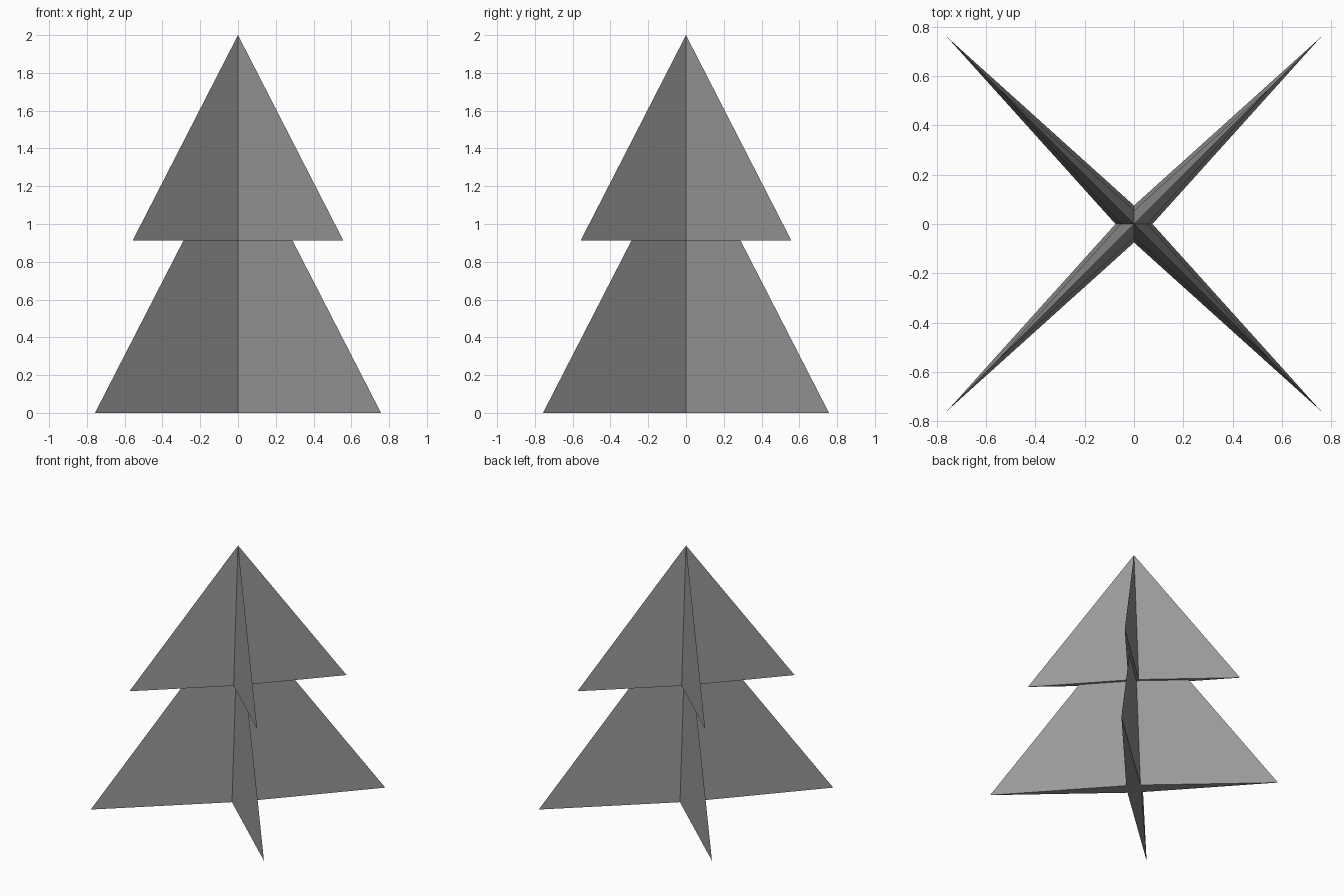
import bpy, bmesh
from math import sin, cos, pi, sqrt

if "Cube" in bpy.data.objects:
    bpy.data.objects.remove(bpy.data.objects["Cube"])

# Dark grey for both tiers
dark_grey = bpy.data.materials.new("dark_grey")
dark_grey.diffuse_color = (0.32, 0.32, 0.32, 1)
dark_grey.use_nodes = True
dark_grey.node_tree.nodes["Principled BSDF"].inputs["Base Color"].default_value = dark_grey.diffuse_color


def star_pyramid(name, reach, valley, z_base, z_apex):
    """Four thin blades on the diagonals, tapering to one apex."""
    bm = bmesh.new()
    apex = bm.verts.new((0, 0, z_apex))
    centre = bm.verts.new((0, 0, z_base))
    ring = []
    for i in range(8):
        r = reach * sqrt(2) if i % 2 else valley
        a = i * pi / 4
        ring.append(bm.verts.new((r * cos(a), r * sin(a), z_base)))
    for i in range(8):
        a, b = ring[i], ring[(i + 1) % 8]
        bm.faces.new((a, b, apex))
        bm.faces.new((b, a, centre))
    mesh = bpy.data.meshes.new(name)
    bm.to_mesh(mesh)
    bm.free()
    mesh.materials.append(dark_grey)
    obj = bpy.data.objects.new(name, mesh)
    bpy.context.collection.objects.link(obj)
    return obj


# Wide lower branches, with their tip hidden inside the upper tier
star_pyramid("lower_branches", 0.757, 0.075, 0.0, 1.475)
# Narrower upper branches
star_pyramid("upper_branches", 0.558, 0.055, 0.912, 2.0)
